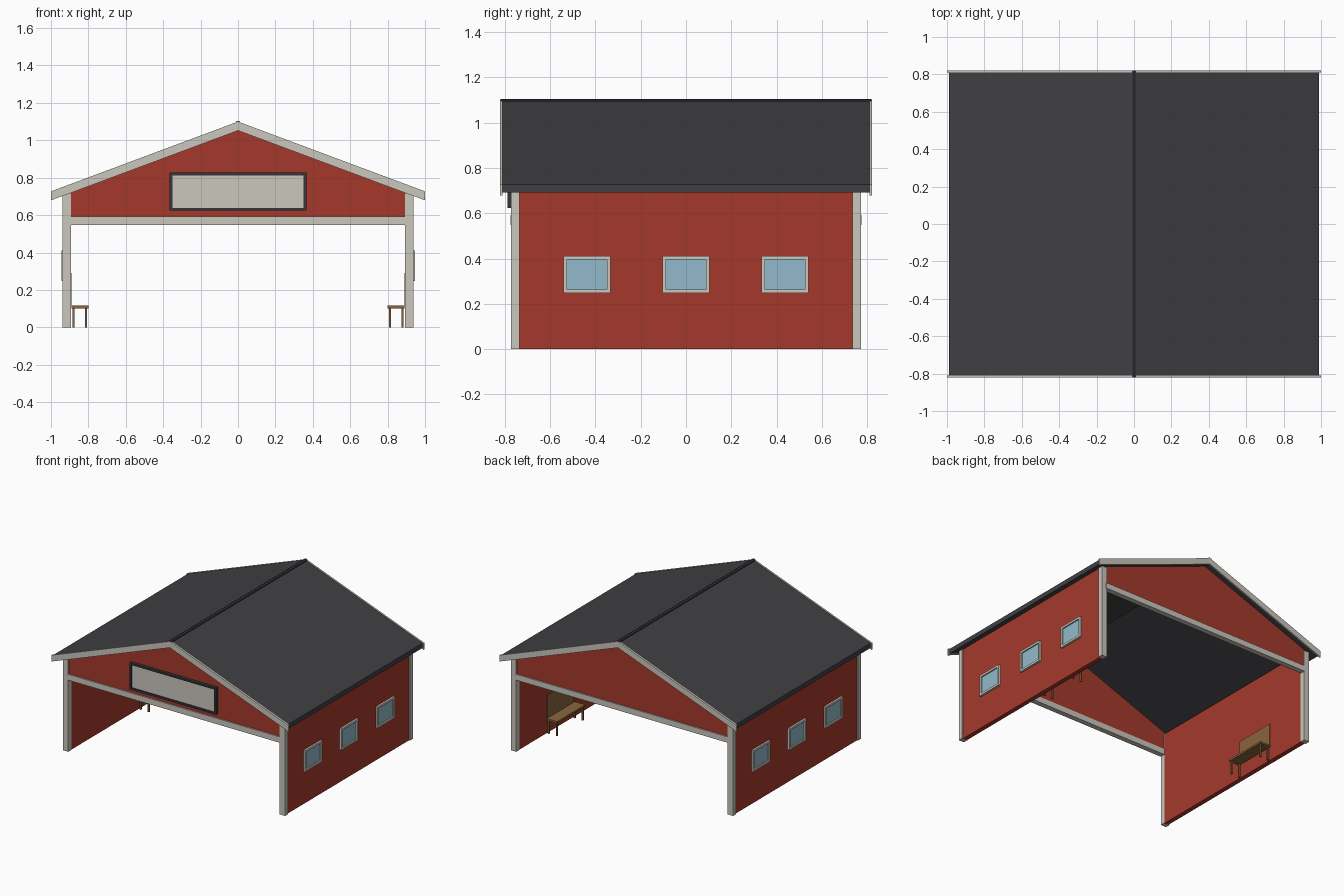
import bpy, bmesh

if "Cube" in bpy.data.objects:
    bpy.data.objects.remove(bpy.data.objects["Cube"])

def mat(name, r, g, b):
    lin = [((c / 255 + 0.055) / 1.055) ** 2.4 for c in (r, g, b)]
    m = bpy.data.materials.new(name)
    m.diffuse_color = (*lin, 1)
    m.use_nodes = True
    m.node_tree.nodes["Principled BSDF"].inputs["Base Color"].default_value = m.diffuse_color
    return m

RED = mat("barn red", 165, 57, 44)
TRIM = mat("pale trim", 203, 199, 190)
ROOF = mat("charcoal roof", 64, 63, 67)
DARK = mat("dark metal", 52, 54, 60)
GLASS = mat("window glass", 147, 186, 204)
WOOD = mat("bench wood", 138, 101, 62)

def finish(name, bm, m):
    bmesh.ops.recalc_face_normals(bm, faces=bm.faces)
    me = bpy.data.meshes.new(name)
    bm.to_mesh(me)
    bm.free()
    me.materials.append(m)
    ob = bpy.data.objects.new(name, me)
    bpy.context.collection.objects.link(ob)
    return ob

def box(name, x, y, z, m):
    """Box from (min, max) ranges."""
    bm = bmesh.new()
    bmesh.ops.create_cube(bm, size=1)
    for v in bm.verts:
        v.co = [r[0] + (r[1] - r[0]) * (c + 0.5) for r, c in zip((x, y, z), v.co)]
    return finish(name, bm, m)

def prism(name, profile, y0, y1, m):
    """XZ outline extruded along y."""
    bm = bmesh.new()
    f = bm.faces.new([bm.verts.new((x, y0, z)) for x, z in profile])
    ext = bmesh.ops.extrude_face_region(bm, geom=[f])["geom"]
    bmesh.ops.translate(bm, vec=(0, y1 - y0, 0),
                        verts=[v for v in ext if isinstance(v, bmesh.types.BMVert)])
    return finish(name, bm, m)

def span(s, a, b):
    return (min(s * a, s * b), max(s * a, s * b))

SLOPE = 0.373

def chevron(half, top, thick):
    e = SLOPE * half
    return [(-half, top - e), (0, top), (half, top - e),
            (half, top - thick - e), (0, top - thick), (-half, top - thick - e)]

# Roof slab and ridge cap
prism("roof", chevron(0.99, 1.097, 0.036), -0.812, 0.812, ROOF)
prism("ridge_cap", chevron(0.012, 1.105, 0.012), -0.82, 0.82, DARK)

for s, end in ((-1, "front"), (1, "back")):
    # Barge boards, gable and lintel at each open end
    y = span(s, 0.81, 0.822)
    prism(end + "_barge_board", chevron(1.0, 1.10, 0.048), *y, TRIM)
    y = span(s, 0.74, 0.765)
    prism(end + "_gable", [(-0.92, 0.57), (0.92, 0.57), (0.92, 0.73), (0, 1.073), (-0.92, 0.73)], *y, RED)
    box(end + "_lintel", (-0.9, 0.9), span(s, 0.735, 0.775), (0.548, 0.592), TRIM)
    for sx, side in ((-1, "left"), (1, "right")):
        box(f"{end}_{side}_post", span(sx, 0.892, 0.938), span(s, 0.735, 0.772), (0, 0.715), TRIM)

for s, side in ((-1, "left"), (1, "right")):
    # Side wall
    box(side + "_wall", span(s, 0.895, 0.93), (-0.74, 0.74), (0, 0.715), RED)
    # Windows: glass plate with four frame bars
    for i, c in enumerate((-0.4375, 0, 0.4375)):
        n = f"{side}_window_{i + 1}"
        w, z0, z1, t = 0.104, 0.248, 0.411, 0.016
        box(n + "_glass", span(s, 0.928, 0.935), (c - w + t, c + w - t), (z0 + t, z1 - t), GLASS)
        for k, (ya, yb, za, zb) in enumerate(((c - w, c + w, z0, z0 + t), (c - w, c + w, z1 - t, z1),
                                              (c - w, c - w + t, z0 + t, z1 - t),
                                              (c + w - t, c + w, z0 + t, z1 - t))):
            box(f"{n}_frame_{k + 1}", span(s, 0.925, 0.945), (ya, yb), (za, zb), TRIM)
    # Bench with back board against the inner wall
    box(side + "_bench_seat", span(s, 0.80, 0.89), (0.07, 0.41), (0.102, 0.116), WOOD)
    box(side + "_bench_back", span(s, 0.889, 0.897), (0.08, 0.40), (0.116, 0.29), WOOD)
    for x in (0.812, 0.88):
        for y in (0.085, 0.395):
            box(side + "_bench_leg", span(s, x - 0.006, x + 0.006), (y - 0.006, y + 0.006), (0, 0.104), WOOD)

# Blank sign board with dark frame on the front gable
X, Z0, Z1, T = 0.365, 0.624, 0.828, 0.015
box("sign_panel", (-X + T, X - T), (-0.78, -0.76), (Z0 + T, Z1 - T), TRIM)
for z in (Z0, Z1 - T):
    box("sign_frame_rail", (-X, X), (-0.788, -0.76), (z, z + T), DARK)
for x in (-X, X - T):
    box("sign_frame_stile", (x, x + T), (-0.788, -0.76), (Z0 + T, Z1 - T), DARK)
